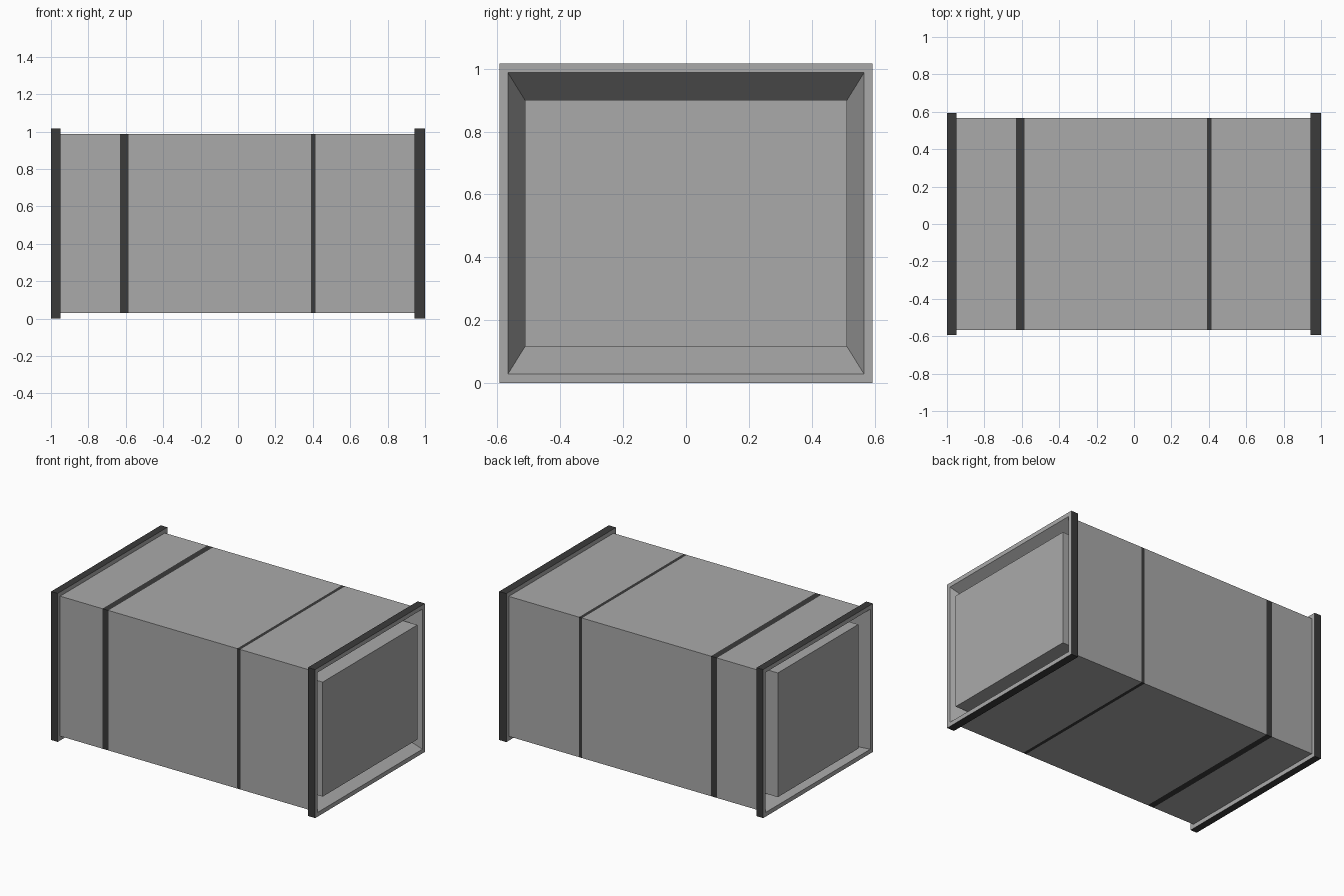
import bpy

cube = bpy.data.objects.get("Cube")
if cube:
    bpy.data.objects.remove(cube, do_unlink=True)


def flat_colour(name, value):
    mat = bpy.data.materials.new(name)
    mat.use_nodes = True
    colour = (value, value, value, 1)
    mat.diffuse_color = colour
    bsdf = next(n for n in mat.node_tree.nodes if n.type == 'BSDF_PRINCIPLED')
    bsdf.inputs["Base Color"].default_value = colour
    return mat


MATERIALS = [flat_colour("light grey", 0.40), flat_colour("dark grey", 0.043)]
LIGHT, DARK = 0, 1
MID_Z = 0.508


def loft(name, rings, colours, cap_start=False, cap_end=False):
    """Join rectangles (x, half width, half height), listed from -x to +x."""
    verts, faces, slots = [], [], []
    for x, w, h in rings:
        verts += [(x, -w, MID_Z - h), (x, w, MID_Z - h),
                  (x, w, MID_Z + h), (x, -w, MID_Z + h)]
    for r, colour in enumerate(colours):
        a, b = r * 4, r * 4 + 4
        for i in range(4):
            j = (i + 1) % 4
            faces.append((a + i, a + j, b + j, b + i))
            slots.append(colour)
    last = len(verts) - 4
    if cap_start:
        faces.append((3, 2, 1, 0))
        slots.append(LIGHT)
    if cap_end:
        faces.append(tuple(range(last, last + 4)))
        slots.append(LIGHT)
    mesh = bpy.data.meshes.new(name)
    mesh.from_pydata(verts, [], faces)
    for mat in MATERIALS:
        mesh.materials.append(mat)
    for poly, slot in zip(mesh.polygons, slots):
        poly.material_index = slot
    obj = bpy.data.objects.new(name, mesh)
    bpy.context.collection.objects.link(obj)
    return obj


BODY = (0.566, 0.479)
RIM = (0.593, 0.508)
GROOVE_DEPTH = 0.14

# Body tube with one wide and one narrow painted band
stations = [-0.95, -0.63, -0.585, 0.39, 0.414, 0.945]
loft("body", [(x, *BODY) for x in stations],
     [LIGHT, DARK, LIGHT, DARK, LIGHT])


# End frames: dark outer edge, sloped groove and a flush central panel
def end_frame(name, side, back, panel):
    rings = [(back, *BODY), (back, *RIM), (1, *RIM), (1, *BODY),
             (1 - GROOVE_DEPTH, *panel), (1, *panel)]
    colours = [LIGHT, DARK, LIGHT, LIGHT, LIGHT]
    rings = [(side * x, w, h) for x, w, h in rings]
    if side < 0:
        rings.reverse()
        colours.reverse()
    loft(name, rings, colours, cap_start=side < 0, cap_end=side > 0)


end_frame("left_end_frame", 1, 0.945, (0.512, 0.392))
end_frame("right_end_frame", -1, 0.95, (0.435, 0.425))
